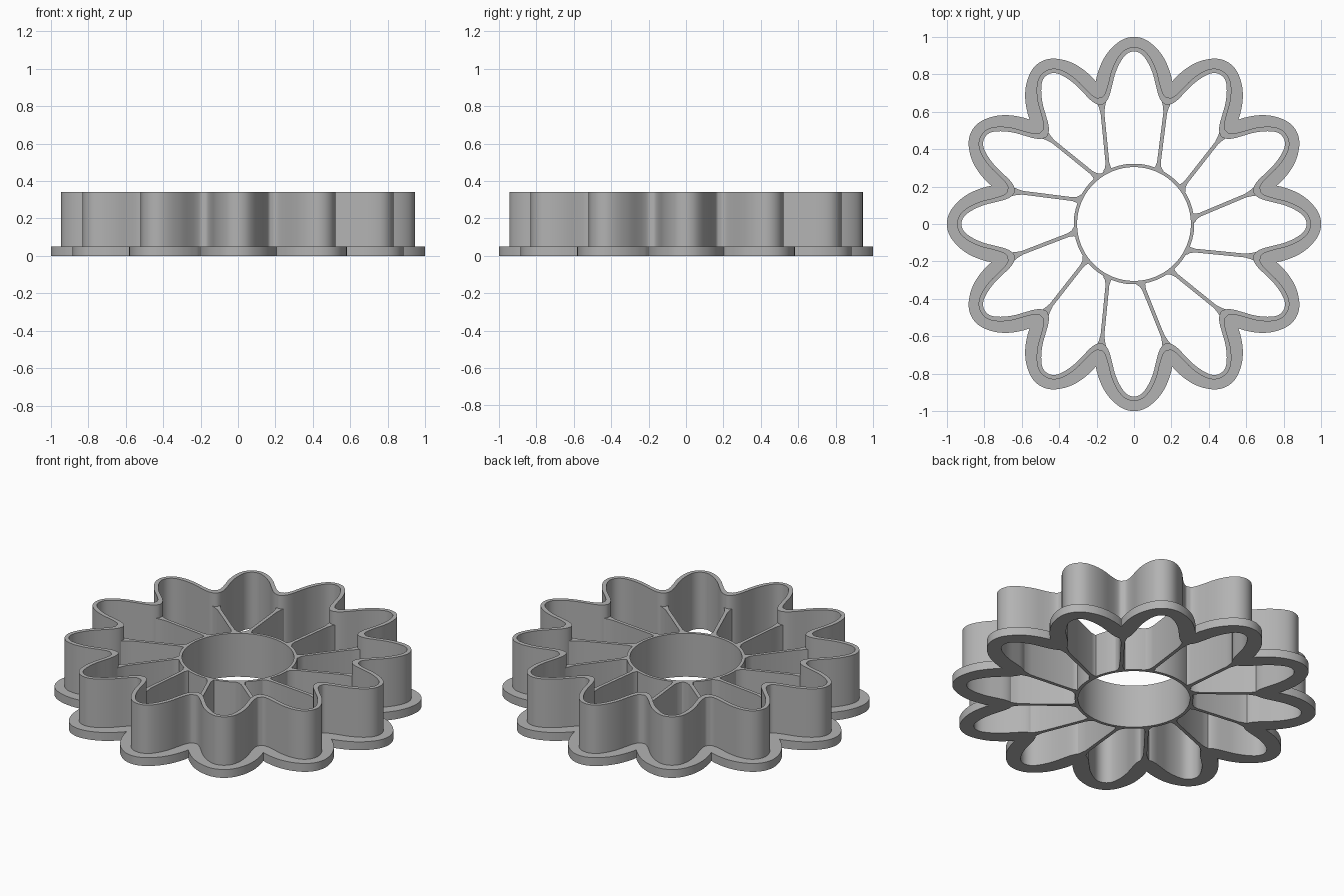
import bpy, bmesh, math
from mathutils import Vector

if "Cube" in bpy.data.objects:
    bpy.data.objects.remove(bpy.data.objects["Cube"])

PETALS = 12
WALL_TOP, RIB_TOP, BASE_TOP = 0.34, 0.26, 0.05

grey = bpy.data.materials.new("plain grey")
grey.use_nodes = True
colour = (0.45, 0.45, 0.45, 1)
grey.diffuse_color = colour
grey.node_tree.nodes["Principled BSDF"].inputs["Base Color"].default_value = colour


def finish(name, bm):
    bmesh.ops.recalc_face_normals(bm, faces=bm.faces)
    mesh = bpy.data.meshes.new(name)
    bm.to_mesh(mesh)
    bm.free()
    mesh.materials.append(grey)
    obj = bpy.data.objects.new(name, mesh)
    bpy.context.collection.objects.link(obj)
    bpy.ops.object.select_all(action='DESELECT')
    obj.select_set(True)
    bpy.context.view_layer.objects.active = obj
    bpy.ops.object.shade_smooth_by_angle(angle=math.radians(35))
    return obj


def smooth_loop(points, steps=4):
    """Closed Catmull-Rom curve through the points."""
    out, n = [], len(points)
    for i in range(n):
        a, b, c, d = (points[(i + k) % n] for k in (-1, 0, 1, 2))
        for s in range(steps):
            t = s / steps
            out.append(0.5 * (2 * b + (c - a) * t + (2 * a - 5 * b + 4 * c - d) * t * t
                              + (3 * b - a - 3 * c + d) * t ** 3))
    return out


def flower(half_petal):
    """Mirror half a petal, given as (across, along), and repeat it around."""
    petal = [(-u, v) for u, v in reversed(half_petal)] + half_petal[1:-1]
    points = []
    for k in range(PETALS):
        a = math.tau * k / PETALS
        points += [Vector((u * math.cos(a) + v * math.sin(a),
                           v * math.cos(a) - u * math.sin(a))) for u, v in petal]
    return smooth_loop(points)


def loft_ring(name, section):
    """Join a closed cross-section of (outline, height) pairs."""
    bm = bmesh.new()
    rings = [[bm.verts.new((p.x, p.y, z)) for p in loop] for loop, z in section]
    for r, lower in enumerate(rings):
        upper, n = rings[(r + 1) % len(rings)], len(lower)
        for i in range(n):
            j = (i + 1) % n
            bm.faces.new((lower[i], lower[j], upper[j], upper[i]))
    return finish(name, bm)


def circle(radius, n=96):
    return [Vector((radius * math.cos(math.tau * i / n),
                    radius * math.sin(math.tau * i / n))) for i in range(n)]


# Petal-shaped outer wall with its wide base flange
flange = flower([(0, 1), (.06, .986), (.115, .945), (.155, .895),
                 (.18, .845), (.194, .805), (.201, .78), (.2045, .763)])
outer = flower([(0, .945), (.05, .93), (.09, .885), (.12, .82),
                (.138, .75), (.15, .71), (.164, .684), (.181, .676)])
inner = flower([(0, .922), (.04, .908), (.073, .865), (.1, .805),
                (.117, .74), (.13, .69), (.147, .656), (.171, .638)])
loft_ring("petal_wall", [(inner, 0), (flange, 0), (flange, BASE_TOP),
                         (outer, BASE_TOP), (outer, WALL_TOP), (inner, WALL_TOP)])

# Round centre wall
big, small = circle(.322), circle(.304)
loft_ring("centre_ring", [(small, 0), (big, 0), (big, RIB_TOP), (small, RIB_TOP)])

# Ribs between petals, flared where they meet the walls
inner_angles = [6, 37, 66, 116, 128, 156, 188, 217, 244, 277, 308, 334]
stations = [(0, .03), (.05, .016), (.12, .010), (.85, .010), (.94, .017), (1, .024)]
for k, angle in enumerate(inner_angles):
    a, b = math.radians(angle), math.radians(15 + 30 * k)
    start = Vector((math.cos(a), math.sin(a))) * .314
    end = Vector((math.cos(b), math.sin(b))) * .672
    side = Vector((start.y - end.y, end.x - start.x)).normalized()
    left = [start.lerp(end, t) + side * w for t, w in stations]
    right = [start.lerp(end, t) - side * w for t, w in reversed(stations)]
    bm = bmesh.new()
    face = bm.faces.new([bm.verts.new((p.x, p.y, 0)) for p in left + right])
    top = bmesh.ops.extrude_face_region(bm, geom=[face], use_keep_orig=True)
    bmesh.ops.translate(bm, vec=(0, 0, RIB_TOP),
                        verts=[v for v in top["geom"] if isinstance(v, bmesh.types.BMVert)])
    finish(f"petal_rib_{k + 1}", bm)
